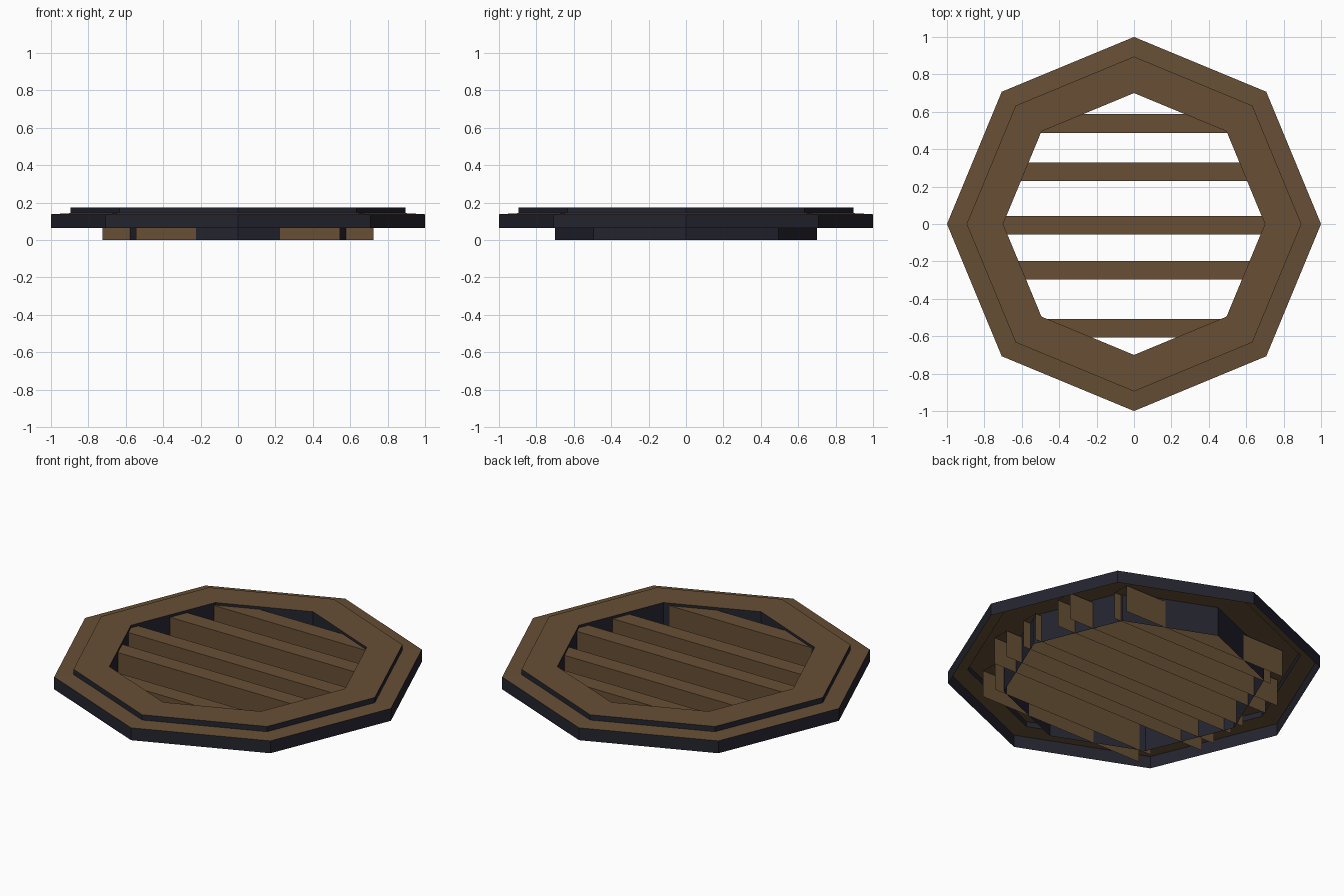
import bpy, bmesh, math

if "Cube" in bpy.data.objects:
    bpy.data.objects.remove(bpy.data.objects["Cube"])


def make_material(name, color):
    mat = bpy.data.materials.new(name)
    mat.diffuse_color = (*color, 1.0)
    mat.use_nodes = True
    mat.node_tree.nodes["Principled BSDF"].inputs["Base Color"].default_value = mat.diffuse_color
    return mat


brown = make_material("brown", (0.135, 0.078, 0.036))
navy = make_material("dark navy", (0.017, 0.017, 0.028))


def finish(bm, name, mats):
    mesh = bpy.data.meshes.new(name)
    bm.to_mesh(mesh)
    bm.free()
    for m in mats:
        mesh.materials.append(m)
    obj = bpy.data.objects.new(name, mesh)
    bpy.context.collection.objects.link(obj)
    return obj


# Octagonal frame: stepped open profile (radius, height) swept over 8 corners
profile = [(1.0, 0.065), (1.0, 0.138), (0.895, 0.144),
           (0.895, 0.175), (0.70, 0.175), (0.70, 0.0)]
SIDES = 8
bm = bmesh.new()
rings = []
for r, z in profile:
    rings.append([bm.verts.new((r * math.cos(2 * math.pi * i / SIDES),
                                r * math.sin(2 * math.pi * i / SIDES), z))
                  for i in range(SIDES)])
for low, high in zip(rings, rings[1:]):
    for i in range(SIDES):
        j = (i + 1) % SIDES
        bm.faces.new((low[i], low[j], high[j], high[i]))
bm.normal_update()
# upright faces are navy, flat ledges are brown
for f in bm.faces:
    f.material_index = 1 if abs(f.normal.z) < 0.5 else 0
finish(bm, "octagonal_frame", [brown, navy])


# Slats: channels open at the ends and underneath, poking through the inner wall
def slat(name, y0, y1, half_len, top=0.16):
    bm = bmesh.new()
    section = [(y0, 0.0), (y0, top), (y1, top), (y1, 0.0)]
    left = [bm.verts.new((-half_len, y, z)) for y, z in section]
    right = [bm.verts.new((half_len, y, z)) for y, z in section]
    for i in range(3):
        bm.faces.new((left[i], right[i], right[i + 1], left[i + 1]))
    bm.normal_update()
    finish(bm, name, [brown])


slats = [(-0.607, -0.508, 0.545), (-0.297, -0.198, 0.725), (-0.057, 0.043, 0.725),
         (0.23, 0.33, 0.725), (0.487, 0.587, 0.545)]
for n, (y0, y1, half_len) in enumerate(slats, 1):
    slat(f"slat_{n}", y0, y1, half_len)
